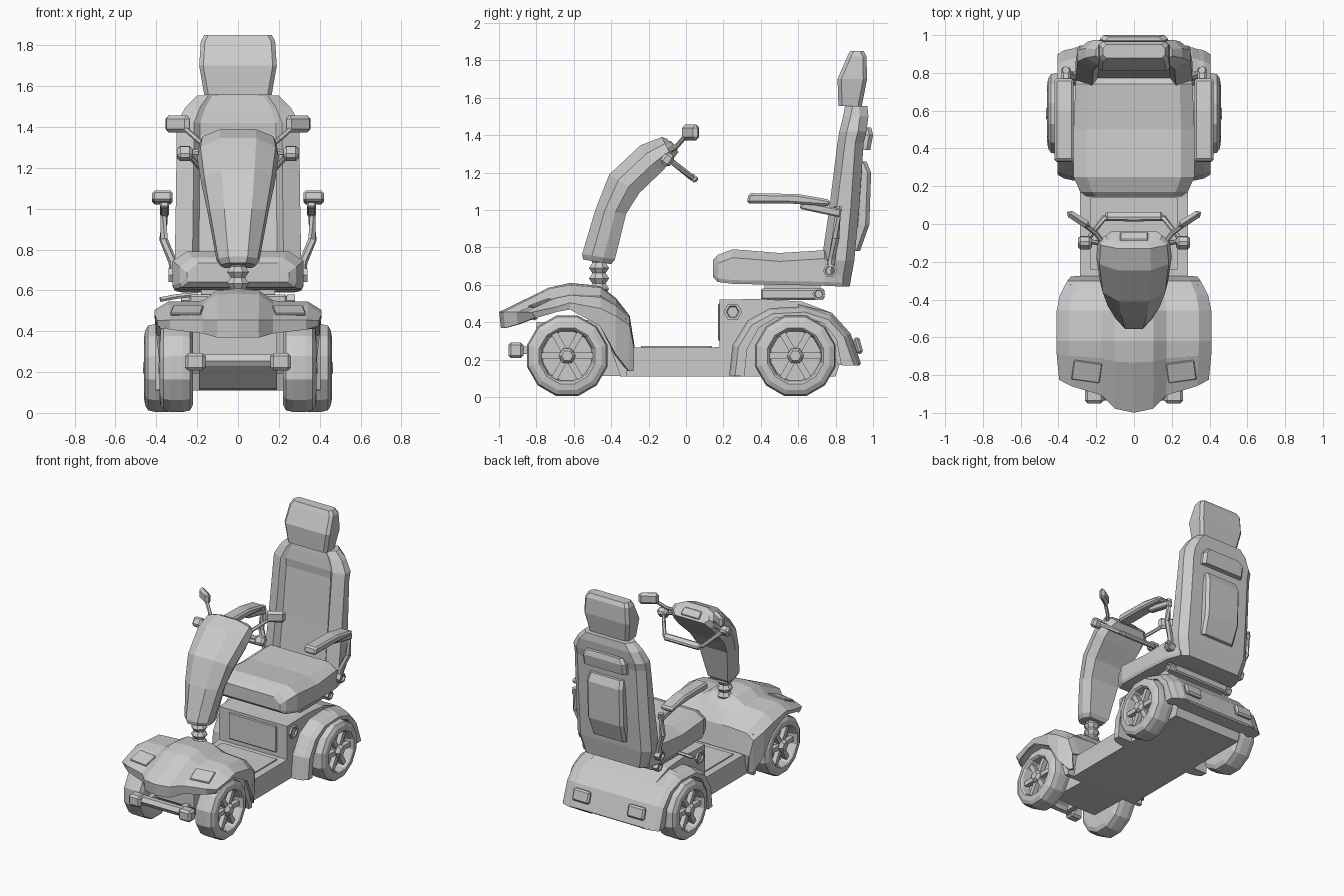
import bpy, bmesh, math
from mathutils import Vector, Matrix

default = bpy.data.objects.get("Cube")
if default:
    bpy.data.objects.remove(default, do_unlink=True)

grey = bpy.data.materials.new("plain_grey")
grey.use_nodes = True
grey.diffuse_color = (0.6, 0.6, 0.6, 1)
grey.node_tree.nodes["Principled BSDF"].inputs["Base Color"].default_value = grey.diffuse_color


def finish(name, bm, mirror=False, bevel=0, thickness=0):
    """Turn a bmesh into a named object, with optional modifiers."""
    bmesh.ops.remove_doubles(bm, verts=bm.verts, dist=0.0005)
    bmesh.ops.recalc_face_normals(bm, faces=bm.faces)
    mesh = bpy.data.meshes.new(name)
    bm.to_mesh(mesh)
    bm.free()
    mesh.materials.append(grey)
    obj = bpy.data.objects.new(name, mesh)
    bpy.context.collection.objects.link(obj)
    if mirror:
        obj.modifiers.new("other_side", 'MIRROR')
    if thickness:
        solid = obj.modifiers.new("thickness", 'SOLIDIFY')
        solid.thickness = thickness
        solid.offset = 0
    if bevel:
        chamfer = obj.modifiers.new("chamfer", 'BEVEL')
        chamfer.width = bevel
        chamfer.segments = 1
    return obj


def loft(name, rings, closed=True, caps=True, **options):
    """Skin a row of equal-sized cross-sections."""
    bm = bmesh.new()
    rows = [[bm.verts.new(point) for point in ring] for ring in rings]
    count = len(rows[0])
    for low, high in zip(rows, rows[1:]):
        for i in range(count if closed else count - 1):
            j = (i + 1) % count
            bm.faces.new((low[i], low[j], high[j], high[i]))
    if caps:
        bm.faces.new(rows[0])
        bm.faces.new(rows[-1])
    return finish(name, bm, **options)


def scaled(outline, pivot, wide, tall):
    """Scale a (y, z) outline about a pivot."""
    return [(pivot[0] + (y - pivot[0]) * wide, pivot[1] + (z - pivot[1]) * tall) for y, z in outline]


def prism(name, stations, **options):
    """Join side-on (y, z) outlines placed at given x positions."""
    return loft(name, [[(x, y, z) for y, z in outline] for x, outline in stations], **options)


def box(name, centre, size, tilt=(0, 0, 0), **options):
    bm = bmesh.new()
    bmesh.ops.create_cube(bm, size=1)
    bmesh.ops.scale(bm, vec=size, verts=bm.verts)
    for angle, axis in zip(tilt, "XYZ"):
        bmesh.ops.rotate(bm, verts=bm.verts, matrix=Matrix.Rotation(math.radians(angle), 3, axis))
    bmesh.ops.translate(bm, vec=centre, verts=bm.verts)
    return finish(name, bm, **options)


def tube(name, path, radius, sides=6, **options):
    """Sweep a polygon along a path."""
    path = [Vector(point) for point in path]
    rings = []
    for i, point in enumerate(path):
        along = (path[min(i + 1, len(path) - 1)] - path[max(i - 1, 0)]).normalized()
        spin = along.to_track_quat('Z', 'Y')
        rings.append([point + spin @ Vector((radius * math.cos(a), radius * math.sin(a), 0))
                      for a in (math.tau * k / sides for k in range(sides))])
    return loft(name, rings, **options)


def lathe(name, profile, centre, sides, axis='X', **options):
    """Turn (offset, radius) pairs around an axis through the centre."""
    rings = []
    for offset, radius in profile:
        ring = []
        for k in range(sides):
            angle = math.tau * (k + 0.5) / sides
            u, v = radius * math.sin(angle), radius * math.cos(angle)
            local = (offset, u, v) if axis == 'X' else (u, v, offset)
            ring.append(Vector(centre) + Vector(local))
        rings.append(ring)
    return loft(name, rings, **options)


def both_sides(half):
    """Close a half cross-section with its mirror image."""
    return half + [(-x, y, z) for x, y, z in reversed(half)]


def slab_ring(z, front, back, width, corner=0.02):
    """Horizontal cross-section with cut corners."""
    return both_sides([(width - corner, front, z), (width, front + corner, z),
                       (width, back - corner, z), (width - corner, back, z)])


def bolt(name, x, y, z, radius, length=0.04):
    lathe(name, [(0, radius), (length, radius), (length, radius * 0.7), (length * 0.7, radius * 0.6)],
          (x, y, z), 6, mirror=True)


# wheels: tyre, sunken rim, hub and spokes
def wheel(prefix, x, y):
    z = 0.22
    lathe(prefix + "_tyre", [(-0.08, 0.1), (-0.08, 0.185), (-0.065, 0.215), (-0.03, 0.223), (0.03, 0.223),
                             (0.065, 0.215), (0.08, 0.19), (0.085, 0.155), (0.075, 0.145), (0.02, 0.135), (0.02, 0.02)],
          (x, y, z), 12, mirror=True)
    lathe(prefix + "_hub", [(0, 0.05), (0.07, 0.045), (0.09, 0.03), (0.09, 0.015)], (x, y, z), 6, mirror=True)
    for k in range(6):
        angle = math.tau * k / 6
        box(prefix + "_spoke", (x + 0.045, y + 0.085 * math.cos(angle), z + 0.085 * math.sin(angle)),
            (0.035, 0.11, 0.034), tilt=(math.degrees(angle), 0, 0), mirror=True)
    tube(prefix + "_axle", [(0, y, z), (x, y, z)], 0.03, mirror=True)


wheel("front_wheel", 0.3, -0.635)
wheel("rear_wheel", 0.375, 0.585)

# floor and chassis
floor = [(-0.34, 0.11), (-0.38, 0.265), (0.14, 0.265), (0.2, 0.27), (0.2, 0.11)]
prism("floor", [(-0.285, floor), (0.285, floor)])
box("floor_mat", (0, -0.05, 0.27), (0.46, 0.38, 0.008))
chassis = [(-0.32, 0.11), (-0.66, 0.12), (-0.8, 0.25), (-0.8, 0.4), (-0.32, 0.42)]
prism("front_chassis", [(-0.19, chassis), (0.19, chassis)])
flap = [(-0.35, 0.11), (-0.4, 0.25), (-0.43, 0.45), (-0.32, 0.42), (-0.29, 0.27), (-0.32, 0.11)]
prism("front_mudflap", [(0.18, flap), (0.34, flap)], mirror=True)

# front cowl with both mudguards: y, sweep back, width factor, heights from centre to skirt
cowl = [(-0.98, 1, 0.97, (0.37, 0.37, 0.39, 0.41, 0.42, 0.415)),
        (-0.99, 1, 0.97, (0.45, 0.45, 0.45, 0.45, 0.45, 0.42)),
        (-0.73, 0.25, 1, (0.575, 0.57, 0.52, 0.52, 0.48, 0.46)),
        (-0.62, 0, 1, (0.6, 0.59, 0.54, 0.535, 0.5, 0.47)),
        (-0.46, 0, 1, (0.585, 0.575, 0.535, 0.525, 0.47, 0.38)),
        (-0.38, 0, 0.96, (0.52, 0.51, 0.49, 0.48, 0.43, 0.23)),
        (-0.31, 0, 0.87, (0.43, 0.43, 0.43, 0.42, 0.38, 0.14)),
        (-0.285, 0, 0.82, (0.27, 0.27, 0.27, 0.27, 0.26, 0.14))]
columns = [(0, 0), (0.1, 0.02), (0.17, 0.09), (0.34, 0.14), (0.4, 0.17), (0.39, 0.18)]
loft("front_cowl", [[(x * wide, y + back * sweep, z) for (x, back), z in zip(columns, heights)]
                    for y, sweep, wide, heights in cowl],
     closed=False, caps=False, mirror=True, thickness=0.02)
box("headlight", (0.25, -0.78, 0.502), (0.15, 0.11, 0.014), tilt=(21, 0, 8), bevel=0.004, mirror=True)

# front bumper
tube("bumper_bar", [(-0.21, -0.9, 0.255), (0.21, -0.9, 0.255)], 0.035)
box("bumper_end", (0.21, -0.91, 0.25), (0.1, 0.08, 0.085), bevel=0.015, mirror=True)
box("bumper_stay", (0.14, -0.83, 0.25), (0.04, 0.14, 0.04), mirror=True)

# rear body, tail and mudguards
body = [(0.18, 0.11), (0.18, 0.52), (0.4, 0.525), (0.62, 0.51), (0.78, 0.45), (0.88, 0.34),
        (0.925, 0.17), (0.82, 0.17), (0.8, 0.11)]
prism("rear_body", [(-0.285, body), (0.285, body)])
tail = [(0.6, 0.495), (0.78, 0.45), (0.88, 0.34), (0.935, 0.18), (0.925, 0.17), (0.83, 0.17), (0.74, 0.4)]
tail_end = scaled(tail, (0.585, 0.17), 0.93, 0.93)
prism("tail", [(-0.37, tail_end), (-0.31, tail), (0.31, tail), (0.37, tail_end)])
arch = [(0.23, 0.11), (0.25, 0.28), (0.33, 0.41), (0.45, 0.475), (0.64, 0.485), (0.78, 0.44),
        (0.87, 0.34), (0.93, 0.17)]
hollow = [(0.83, 0.17)] + scaled(arch[:-1], (0.585, 0.11), 0.77, 0.86)[::-1]
hub = (0.585, 0.14)
prism("rear_mudguard", [(0.27, arch + hollow), (0.32, arch + hollow), (0.37, scaled(arch, hub, 0.97, 0.97) + hollow),
                        (0.405, scaled(arch, hub, 0.91, 0.91) + hollow)], mirror=True)
box("battery_cover", (0, 0.18, 0.4), (0.4, 0.018, 0.2), bevel=0.006)
box("tail_light", (0.23, 0.92, 0.275), (0.14, 0.035, 0.09), tilt=(15, 0, 0), bevel=0.012, mirror=True)
bolt("body_bolt", 0.26, 0.25, 0.455, 0.05)
bolt("seat_base_bolt", 0.24, 0.71, 0.55, 0.035)

# steering column: front edge, back edge, half width
bellows = [(0.55 + 0.028 * k, 0.058 if k % 2 else 0.038) for k in range(8)]
lathe("bellows", bellows, (0, -0.465, 0), 8, axis='Z')
rings = []
for front, back, width in [((-0.55, 0.735), (-0.4, 0.71), 0.085), ((-0.555, 0.765), (-0.38, 0.735), 0.105),
                           ((-0.485, 1.0), (-0.32, 0.98), 0.15),
                           ((-0.41, 1.19), (-0.25, 1.09), 0.18), ((-0.245, 1.345), (-0.135, 1.2), 0.2),
                           ((-0.13, 1.39), (-0.07, 1.27), 0.19), ((-0.1, 1.38), (-0.04, 1.31), 0.15)]:
    front, back = Vector((0, *front)), Vector((0, *back))
    half = [(0.45, 0), (0.92, 0.3), (1, 0.65), (0.8, 1)]
    rings.append(both_sides([(width * f, *front.lerp(back, t).yz) for f, t in half]))
loft("steering_cowl", rings)
box("display", (0, -0.068, 1.345), (0.15, 0.016, 0.06), tilt=(45, 0, 0), bevel=0.005)

# handlebar loop, levers and mirrors
tube("handlebar", [(0.13, -0.11, 1.29), (0.25, -0.09, 1.27), (0.16, 0.03, 1.175), (0, 0.03, 1.175)], 0.016, mirror=True)
box("hand_grip", (0, 0.04, 1.17), (0.3, 0.05, 0.035), tilt=(-35, 0, 0), bevel=0.01)
box("grip_pod", (0.26, -0.1, 1.27), (0.075, 0.06, 0.07), tilt=(-35, 0, 0), bevel=0.015, mirror=True)
tube("mirror_arm", [(0.15, -0.12, 1.3), (0.2, -0.05, 1.34), (0.28, 0.01, 1.41)], 0.013, mirror=True)
box("mirror", (0.295, 0.025, 1.415), (0.14, 0.04, 0.085), tilt=(0, 0, 33), bevel=0.018, mirror=True)

# seat
box("seat_base", (0, 0.57, 0.55), (0.48, 0.34, 0.06), bevel=0.01)
box("seat_mount", (0, 0.57, 0.59), (0.36, 0.3, 0.06))
tube("seat_lever", [(-0.2, 0.5, 0.58), (-0.3, 0.48, 0.57), (-0.38, 0.46, 0.555)], 0.013)
rings = []
for y, width, low, high in [(0.145, 0.25, 0.64, 0.735), (0.17, 0.285, 0.615, 0.76), (0.25, 0.32, 0.605, 0.79),
                            (0.5, 0.32, 0.6, 0.77), (0.74, 0.31, 0.595, 0.785), (0.84, 0.28, 0.59, 0.7)]:
    rings.append(both_sides([(width * 0.97, y, low), (width, y, low + 0.02),
                             (width, y, high - 0.045), (width * 0.78, y, high)]))
loft("seat_cushion", rings)

# backrest: height, front, back, half width, depth of the sunken middle
rings = []
for z, front, back, width, sunk in [(0.59, 0.8, 0.875, 0.27, 0.02), (0.73, 0.725, 0.9, 0.31, 0.045),
                                    (1.0, 0.765, 0.925, 0.305, 0.04), (1.36, 0.81, 0.95, 0.3, 0.035),
                                    (1.42, 0.82, 0.965, 0.3, 0.02), (1.5, 0.84, 0.975, 0.255, 0.01),
                                    (1.555, 0.85, 0.97, 0.2, 0.01)]:
    rings.append(both_sides([(width * 0.62, front + sunk, z), (width * 0.72, front, z),
                             (width, front + 0.04, z), (width, back - 0.045, z), (width * 0.82, back, z)]))
loft("backrest", rings)
loft("back_panel", [slab_ring(0.78, 0.87, 0.93, 0.14), slab_ring(0.92, 0.9, 0.98, 0.15),
                    slab_ring(1.2, 0.92, 0.99, 0.15), slab_ring(1.26, 0.92, 0.965, 0.14)])
loft("back_handle", [slab_ring(1.32, 0.92, 0.985, 0.18), slab_ring(1.4, 0.92, 1.0, 0.18),
                     slab_ring(1.44, 0.93, 0.99, 0.15)])
box("headrest_post", (0, 0.895, 1.55), (0.2, 0.06, 0.06))
loft("headrest", [slab_ring(1.557, 0.815, 0.94, 0.165), slab_ring(1.7, 0.81, 0.968, 0.19),
                  slab_ring(1.82, 0.862, 0.965, 0.182), slab_ring(1.85, 0.878, 0.95, 0.165)])

# armrests
pad = [(0.325, 1.035), (0.335, 1.09), (0.6, 1.085), (0.77, 1.055), (0.77, 1.02), (0.55, 1.035)]
prism("armrest_pad", [(0.32, pad), (0.42, pad)], bevel=0.012, mirror=True)
box("armrest_hinge", (0.36, 0.72, 1.005), (0.045, 0.22, 0.045), tilt=(-12, 0, 0), bevel=0.008, mirror=True)
tube("armrest_post", [(0.36, 0.815, 1.02), (0.365, 0.8, 0.85), (0.32, 0.78, 0.74), (0.31, 0.77, 0.66)],
     0.021, mirror=True)
bolt("armrest_bolt", 0.29, 0.77, 0.675, 0.038, 0.05)
